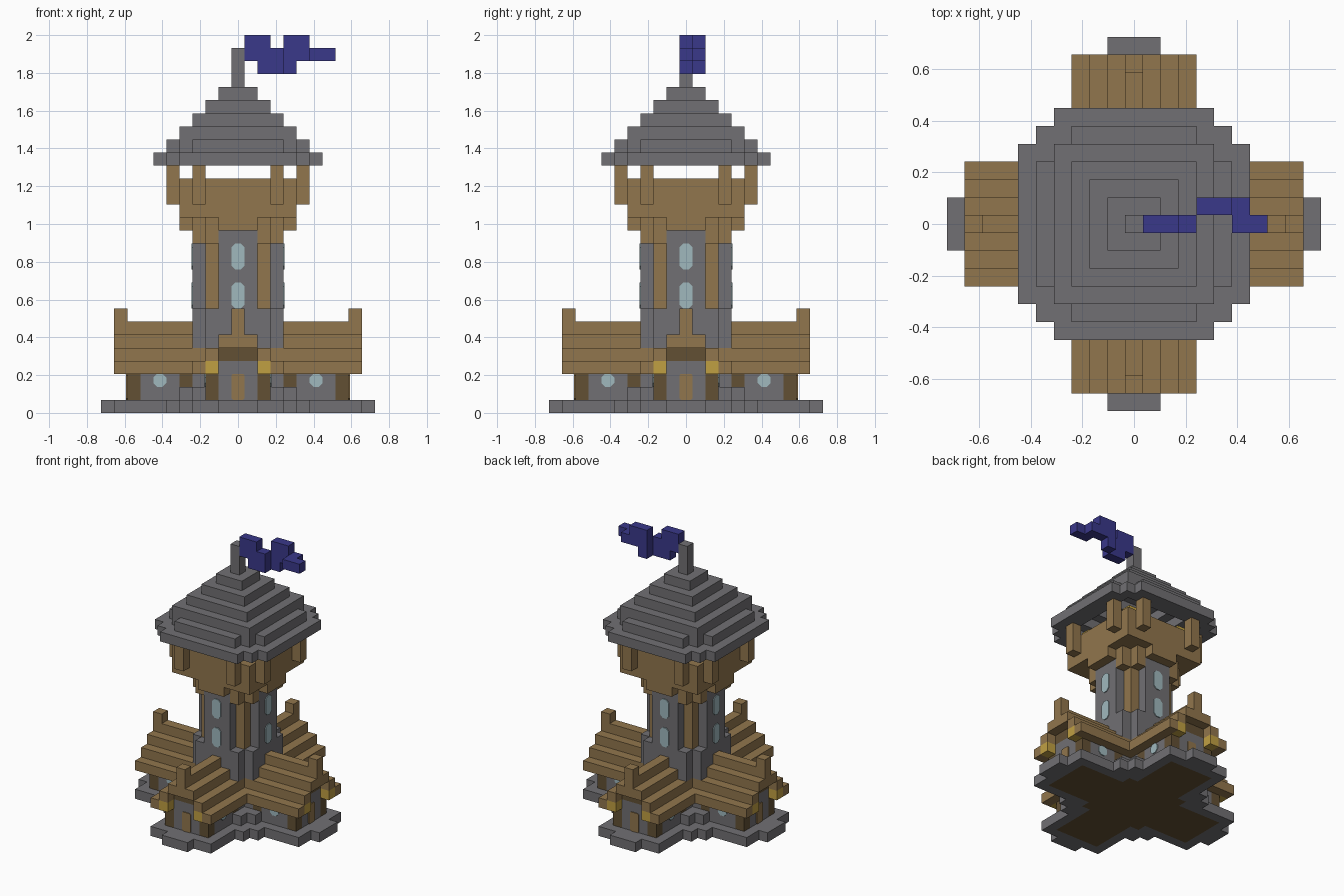
import bpy, bmesh, math
from mathutils import Matrix, Vector

old = bpy.data.objects.get("Cube")
if old:
    bpy.data.objects.remove(old, do_unlink=True)

U = 2 / 29  # size of one building block


def material(name, r, g, b):
    m = bpy.data.materials.new(name)
    m.use_nodes = True
    m.diffuse_color = (r, g, b, 1)
    m.node_tree.nodes["Principled BSDF"].inputs["Base Color"].default_value = (r, g, b, 1)
    return m


stone = material("grey stone", .165, .162, .172)
wood = material("warm wood", .285, .182, .074)
dark = material("dark wood", .122, .08, .034)
gold = material("lantern gold", .53, .35, .055)
glass = material("pale glass", .35, .485, .515)
blue = material("flag blue", .042, .04, .255)


def finish(name, bm, mat):
    mesh = bpy.data.meshes.new(name)
    bm.to_mesh(mesh)
    bm.free()
    mesh.materials.append(mat)
    obj = bpy.data.objects.new(name, mesh)
    bpy.context.collection.objects.link(obj)


def block(x0, x1, y0, y1, z0, z1):
    """Cells of a box: x and y are inclusive cell indices, z runs from z0 up to z1."""
    return {(x, y, z) for x in range(x0, x1 + 1)
            for y in range(y0, y1 + 1) for z in range(z0, z1)}


def square(h, z0, z1):
    return block(-h, h, -h, h, z0, z1)


def cross(a, b, z0, z1):
    return block(-a, a, -b, b, z0, z1) | block(-b, b, -a, a, z0, z1)


def four_sides(cells):
    """Repeat cells mirrored on both axes and on both diagonals."""
    out = set()
    for x, y, z in cells:
        for sx in (-1, 1):
            for sy in (-1, 1):
                out |= {(sx * x, sy * y, z), (sy * y, sx * x, z)}
    return out


def part(name, mat, cells):
    """Outer skin of a set of cells as one clean mesh."""
    bm = bmesh.new()
    verts = {}

    def vert(p):
        if p not in verts:
            verts[p] = bm.verts.new(((p[0] - .5) * U, (p[1] - .5) * U, p[2] * U))
        return verts[p]

    for c in cells:
        for axis in range(3):
            u, v = (axis + 1) % 3, (axis + 2) % 3
            for side in (0, 1):
                near = list(c)
                near[axis] += 2 * side - 1
                if tuple(near) in cells:
                    continue
                ring = []
                for du, dv in ((0, 0), (1, 0), (1, 1), (0, 1)):
                    p = list(c)
                    p[axis] += side
                    p[u] += du
                    p[v] += dv
                    ring.append(vert(tuple(p)))
                bm.faces.new(ring if side else ring[::-1])
    bmesh.ops.dissolve_limit(bm, angle_limit=.01, verts=bm.verts[:], edges=bm.edges[:])
    finish(name, bm, mat)


def plates(name, mat, reach, offsets, z0, z1, cut):
    """Thin panels with clipped corners on all four sides."""
    bm = bmesh.new()
    half, t = U / 2, .006
    for turn in range(4):
        for off in offsets:
            outline = []
            for sx, sz in ((-1, -1), (1, -1), (1, 1), (-1, 1)):
                z = z0 if sz < 0 else z1
                pair = [(sx * half, z - sz * cut), (sx * (half - cut), z)]
                outline += pair if sx * sz > 0 else pair[::-1]
            # order the outline by angle so that it is a simple loop
            mid = (z0 + z1) / 2
            outline.sort(key=lambda p: math.atan2(p[1] - mid, p[0]))
            rot = Matrix.Rotation(turn * math.pi / 2, 3, 'Z')
            face = bm.faces.new([bm.verts.new(rot @ Vector((off * U + x, -reach * U - t, z)))
                                 for x, z in outline])
            new = bmesh.ops.extrude_face_region(bm, geom=[face])
            back = [g for g in new["geom"] if isinstance(g, bmesh.types.BMVert)]
            bmesh.ops.translate(bm, verts=back, vec=rot @ Vector((0, t + .001, 0)))
    bmesh.ops.recalc_face_normals(bm, faces=bm.faces[:])
    finish(name, bm, mat)


# Foundation with a dark floor set into its underside
floor = cross(8, 2, 0, 1) | square(3, 0, 1)
base = cross(10, 1, 0, 1) | cross(9, 3, 0, 1) | cross(5, 4, 0, 1)
part("foundation", stone, base - floor)
part("ground_floor", dark, floor)
part("corner_steps", stone, cross(4, 3, 1, 2) - cross(9, 2, 1, 2))

# Four wings: stone walls, corner posts, gables
posts = four_sides(block(2, 2, 8, 8, 1, 3) | block(2, 2, 4, 4, 1, 3))
part("wing_posts", dark, posts)
part("wing_walls", stone, cross(8, 2, 1, 3) - posts | cross(8, 1, 3, 4))
part("gable_boards", dark, cross(8, 1, 4, 5))
plates("doors", wood, 8.5, [0], U, 3 * U, .008)
plates("wing_windows", glass, 2.5, [-6, 6], 2 * U, 3 * U, .02)

# Stepped wing roofs with a ridge and end finials
wing = block(3, 3, 3, 9, 3, 4) | block(2, 2, 2, 9, 4, 5)
wing |= block(0, 1, 2, 9, 5, 6) | block(0, 0, 3, 9, 6, 7) | block(0, 0, 9, 9, 7, 8)
part("wing_roofs", wood, four_sides(wing))
part("door_lanterns", gold, four_sides(block(2, 2, 9, 9, 3, 4)))

# Tower shaft with timber corner posts
part("tower_base", stone, cross(3, 2, 3, 8))
part("tower_shaft", stone, cross(3, 1, 8, 14))
part("tower_posts", wood, four_sides(block(2, 2, 2, 2, 8, 15)))
plates("lower_tower_windows", glass, 3.5, [0], 8 * U, 10 * U, .02)
plates("upper_tower_windows", glass, 3.5, [0], 11 * U, 13 * U, .02)

# Brackets and lookout platform with a parapet
part("brackets", wood, four_sides(block(2, 2, 3, 3, 13, 15)))
part("lookout", wood, cross(4, 1, 14, 15) | square(4, 15, 18) - square(3, 16, 18))
part("lookout_posts", wood, four_sides(block(3, 3, 5, 5, 16, 19)))
part("lookout_lanterns", gold, four_sides(block(3, 3, 3, 3, 18, 19)))

# Stepped hollow roof and flag pole
roof = cross(6, 4, 19, 20) | square(5, 19, 20)
roof |= cross(5, 3, 20, 21) | square(4, 20, 21)
for i, half in enumerate((4, 3, 2, 1)):
    roof |= square(half, 21 + i, 22 + i)
for i, half in enumerate((4, 3, 2, 1)):
    roof -= square(half, 19 + i, 20 + i)
part("tower_roof", stone, roof)
part("flag_pole", stone, block(0, 0, 0, 0, 25, 28))

# Waving flag: column, depth, bottom, top
flag = set()
for x, y, z0, z1 in ((1, 0, 27, 29), (2, 0, 26, 29), (3, 0, 26, 28), (4, 1, 26, 29),
                     (5, 1, 27, 29), (6, 1, 27, 28), (6, 0, 27, 28), (7, 0, 27, 28)):
    flag |= block(x, x, y, y, z0, z1)
part("flag", blue, flag)
